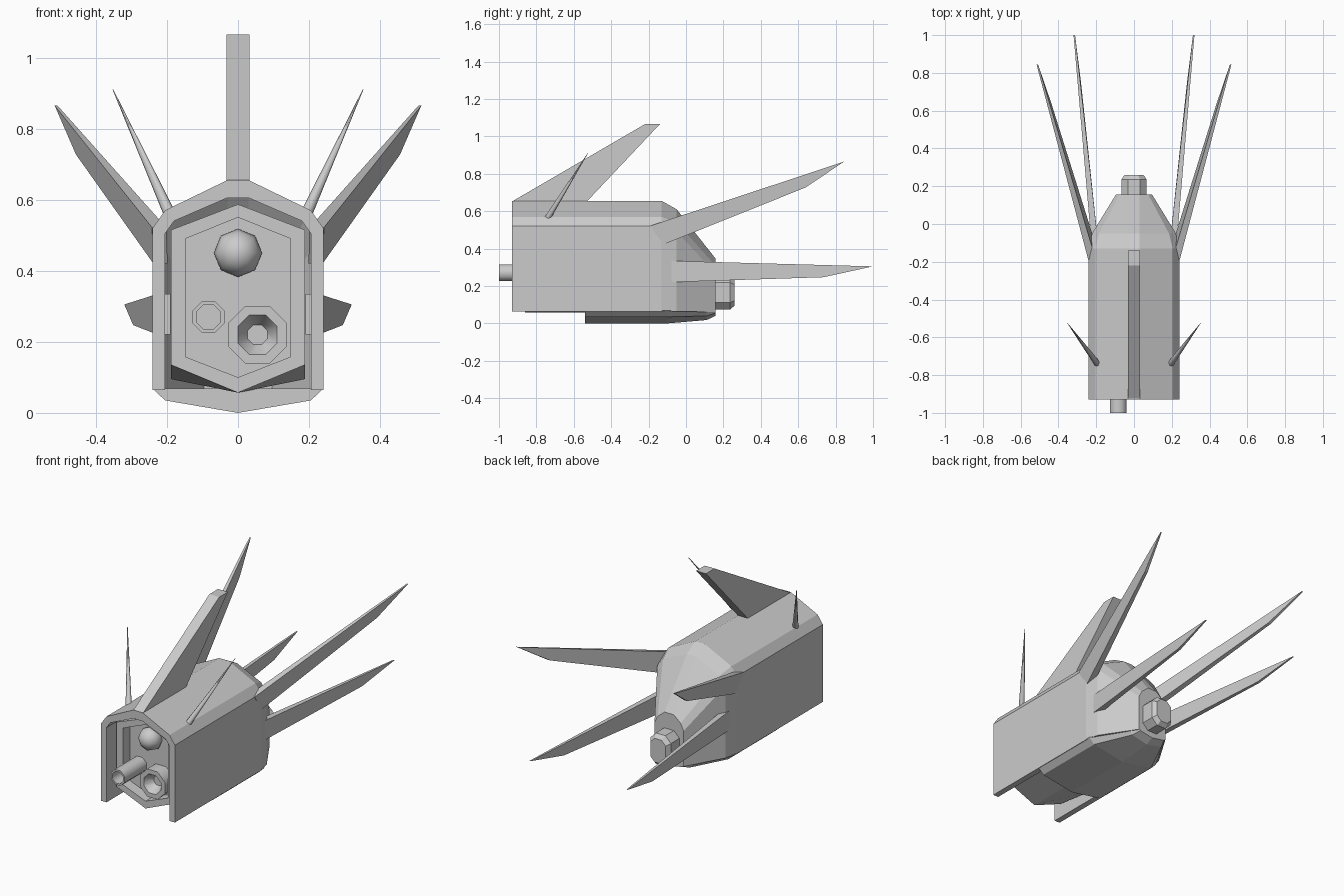
import bpy, bmesh, math
from mathutils import Vector

cube = bpy.data.objects.get("Cube")
if cube:
    bpy.data.objects.remove(cube, do_unlink=True)

GREY = (0.6, 0.6, 0.6, 1)
mat = bpy.data.materials.new("hull_grey")
mat.use_nodes = True
mat.diffuse_color = GREY
mat.node_tree.nodes["Principled BSDF"].inputs["Base Color"].default_value = GREY


def finish(name, bm, smooth=None):
    bmesh.ops.recalc_face_normals(bm, faces=bm.faces)
    me = bpy.data.meshes.new(name)
    bm.to_mesh(me)
    bm.free()
    me.materials.append(mat)
    ob = bpy.data.objects.new(name, me)
    bpy.context.scene.collection.objects.link(ob)
    if smooth:
        bpy.ops.object.select_all(action='DESELECT')
        ob.select_set(True)
        bpy.context.view_layer.objects.active = ob
        bpy.ops.object.shade_smooth_by_angle(angle=math.radians(smooth))
    return ob


def loft(name, sections, caps=(True, True), smooth=None):
    """Skin closed (x, z) outlines placed along y."""
    bm = bmesh.new()
    rings = [[bm.verts.new((x, y, z)) for x, z in pts] for y, pts in sections]
    for a, b in zip(rings, rings[1:]):
        for i in range(len(a)):
            j = (i + 1) % len(a)
            bm.faces.new((a[i], a[j], b[j], b[i]))
    for ring, cap in zip((rings[0], rings[-1]), caps):
        if cap:
            bm.faces.new(ring)
    return finish(name, bm, smooth)


def mirrored(half):
    """Close a right-hand outline with its mirror image; skip points on the centre line."""
    return half + [(-x, z) for x, z in reversed(half) if x > 1e-6]


def ngon(cx, cz, r, n=8):
    return [(cx + r * math.cos(math.tau * (i + .5) / n),
             cz + r * math.sin(math.tau * (i + .5) / n)) for i in range(n)]


def blade(name, outline, side=1):
    """Tapered plate from (x, y, z, half thickness) corners."""
    bm = bmesh.new()
    a, b = [[bm.verts.new((side * (x + s * t), y, z)) for x, y, z, t in outline]
            for s in (-1, 1)]
    bm.faces.new(a)
    bm.faces.new(b)
    for i in range(len(a)):
        j = (i + 1) % len(a)
        bm.faces.new((a[i], a[j], b[j], b[i]))
    return finish(name, bm)


# Hood: thick arch open at the bottom and front
outer = [(.24, .065), (.24, .52), (.205, .57), (.03, .655)]
inner = [(.205, .065), (.205, .505), (.18, .54), (.03, .605)]
arch = mirrored(outer) + [(-x, z) for x, z in inner] + list(reversed(inner))
loft("hood", [(-.93, arch), (-.13, arch)])

# Tapered tail
loft("tail", [
    (-.13, mirrored(outer)),
    (-.05, mirrored([(.222, .065), (.222, .49), (.185, .54), (.03, .61)])),
    (.157, mirrored([(.095, .06), (.095, .27), (.075, .31), (.03, .348)])),
], caps=(False, True))

# Belly keel under the rear half
keel = [(0, 0), (.205, .035), (.24, .068)]
loft("belly", [
    (-.54, mirrored(keel)),
    (-.10, mirrored(keel)),
    (.11, mirrored([(0, .018), (.105, .04), (.123, .068)])),
    (.157, mirrored([(0, .04), (.085, .055), (.095, .068)])),
])

# Inner core with a recessed front panel
rim = mirrored([(0, .057), (.188, .135), (.188, .515), (0, .587)])
panel = mirrored([(0, .10), (.148, .158), (.148, .49), (0, .55)])
back = mirrored([(0, .057), (.188, .095), (.188, .515), (0, .587)])
loft("core", [(-.12, back), (-.55, back), (-.86, rim), (-.86, panel), (-.795, panel)])

# Barrel and funnel on the front panel
loft("barrel", [(-.78, ngon(-.083, .27, .048)), (-1, ngon(-.083, .27, .048)),
                (-1, ngon(-.083, .27, .037)), (-.82, ngon(-.083, .27, .037))], smooth=50)
loft("funnel", [(-.78, ngon(.055, .22, .088)), (-.875, ngon(.055, .22, .088)),
                (-.875, ngon(.055, .22, .06)), (-.82, ngon(.055, .22, .03))], smooth=50)

# Sensor ball
bm = bmesh.new()
bmesh.ops.create_uvsphere(bm, u_segments=8, v_segments=6, radius=.068)
for v in bm.verts:
    v.co = Vector((v.co.x, -v.co.z - .81, v.co.y + .45))
finish("sensor_ball", bm, smooth=60)


# Rear nozzle: tall octagon with a bevelled end
def tall_octagon(w, h, c):
    z = .165
    return mirrored([(w - c, z - h), (w, z - h + c), (w, z + h - c), (w - c, z + h)])


loft("rear_nozzle", [(.12, tall_octagon(.067, .09, .036)), (.236, tall_octagon(.067, .09, .036)),
                     (.26, tall_octagon(.05, .07, .028))])

# Dorsal fin
blade("dorsal_fin", [(0, -.93, .652, .032), (0, -.53, .652, .032),
                     (0, -.14, 1.065, .032), (0, -.22, 1.065, .032)])

# Side spikes and antennas
for side, tag in ((1, "left"), (-1, "right")):
    blade(f"upper_spike_{tag}", [(.222, -.19, .522, .02), (.218, -.125, .42, .02),
                                 (.447, .64, .727, .009), (.512, .845, .865, .004)], side)
    blade(f"lower_spike_{tag}", [(.208, -.10, .335, .018), (.208, -.10, .22, .018),
                                 (.287, .735, .247, .008), (.316, 1.0, .305, .004)], side)
    bm = bmesh.new()
    base, tip = Vector((side * .19, -.745, .555)), Vector((side * .352, -.525, .91))
    axis = tip - base
    bmesh.ops.create_cone(bm, cap_ends=True, segments=8, radius1=.017, radius2=.001,
                          depth=axis.length)
    turn = axis.to_track_quat('Z', 'Y')
    for v in bm.verts:
        v.co = turn @ v.co + (base + tip) / 2
    finish(f"antenna_{tag}", bm, smooth=50)
